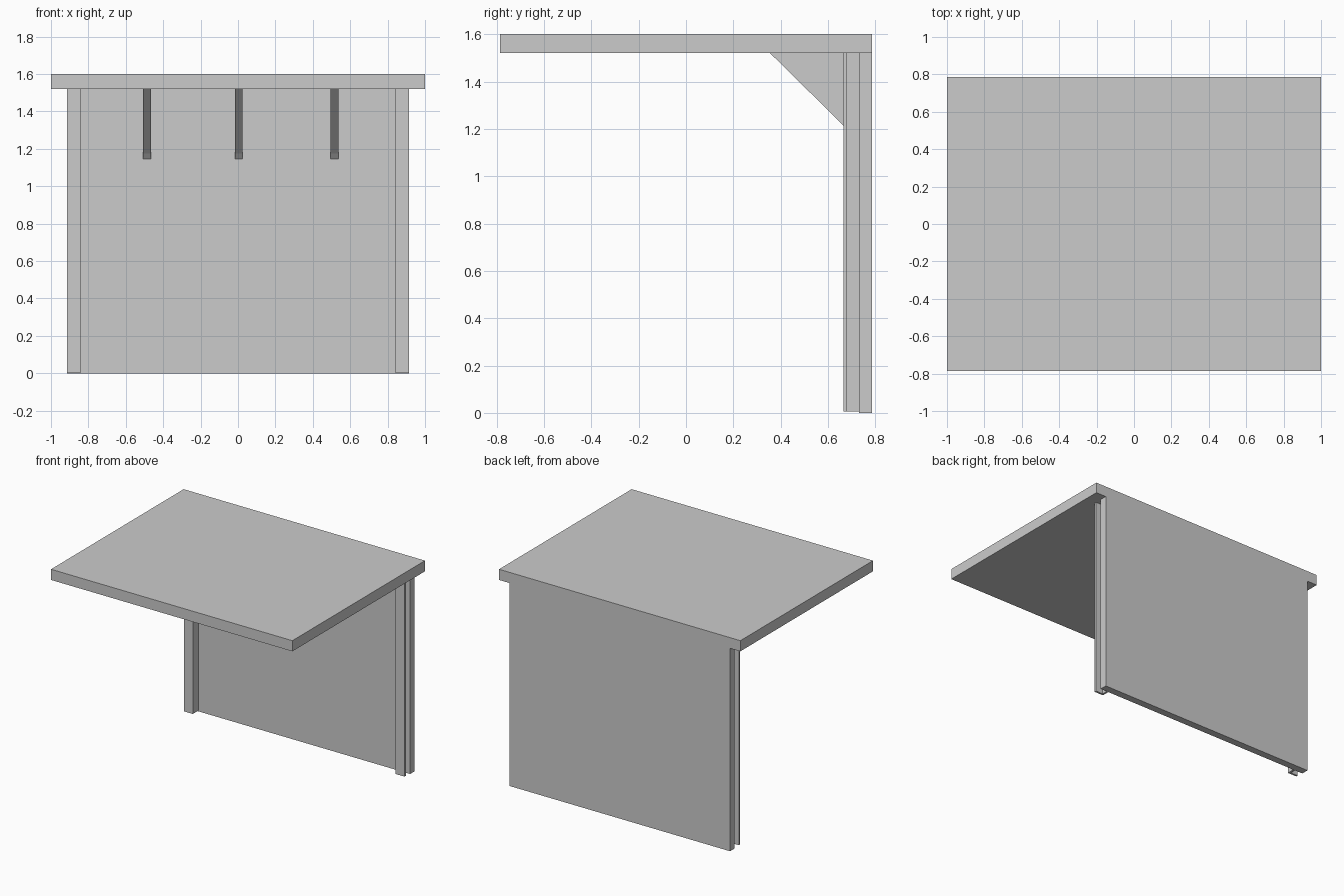
import bpy
import bmesh

cube = bpy.data.objects.get("Cube")
if cube:
    bpy.data.objects.remove(cube, do_unlink=True)

grey = bpy.data.materials.new("plain_grey")
grey.use_nodes = True
grey.diffuse_color = (0.6, 0.6, 0.6, 1)
grey.node_tree.nodes["Principled BSDF"].inputs["Base Color"].default_value = grey.diffuse_color


def extrude_profile(name, points, direction):
    """Make a closed prism by extruding a flat outline along a direction."""
    bm = bmesh.new()
    face = bm.faces.new([bm.verts.new(p) for p in points])
    result = bmesh.ops.extrude_face_region(bm, geom=[face], use_keep_orig=True)
    moved = [v for v in result["geom"] if isinstance(v, bmesh.types.BMVert)]
    bmesh.ops.translate(bm, verts=moved, vec=direction)
    bmesh.ops.recalc_face_normals(bm, faces=bm.faces)
    mesh = bpy.data.meshes.new(name)
    bm.to_mesh(mesh)
    bm.free()
    mesh.materials.append(grey)
    obj = bpy.data.objects.new(name, mesh)
    bpy.context.collection.objects.link(obj)
    return obj


def slab(name, half_x, y0, y1, z0, z1):
    outline = [(-half_x, y0, z0), (half_x, y0, z0), (half_x, y1, z0), (-half_x, y1, z0)]
    return extrude_profile(name, outline, (0, 0, z1 - z0))


TOP = 1.52      # underside of the roof
BACK = 0.785    # rear face
WALL = 0.73     # front face of the wall

# Roof and rear wall
slab("roof", 1.0, -BACK, BACK, TOP, 1.6)
slab("back_wall", 0.915, WALL, BACK, 0, TOP)

# Angle posts: front flange plus an inner web, open towards the outside
for side, label in ((1, "left"), (-1, "right")):
    section = [(0.84, 0.665), (0.915, 0.665), (0.915, 0.68),
               (0.855, 0.68), (0.855, WALL), (0.84, WALL)]
    extrude_profile(label + "_post", [(side * x, y, 0.005) for x, y in section],
                    (0, 0, TOP - 0.005))

# Triangular roof brackets
for label, x in (("right", -0.487), ("middle", 0.004), ("left", 0.516)):
    section = [(0.355, TOP), (0.705, 1.175), (WALL, 1.145), (WALL, TOP)]
    extrude_profile(label + "_bracket", [(x - 0.021, y, z) for y, z in section],
                    (0.042, 0, 0))
